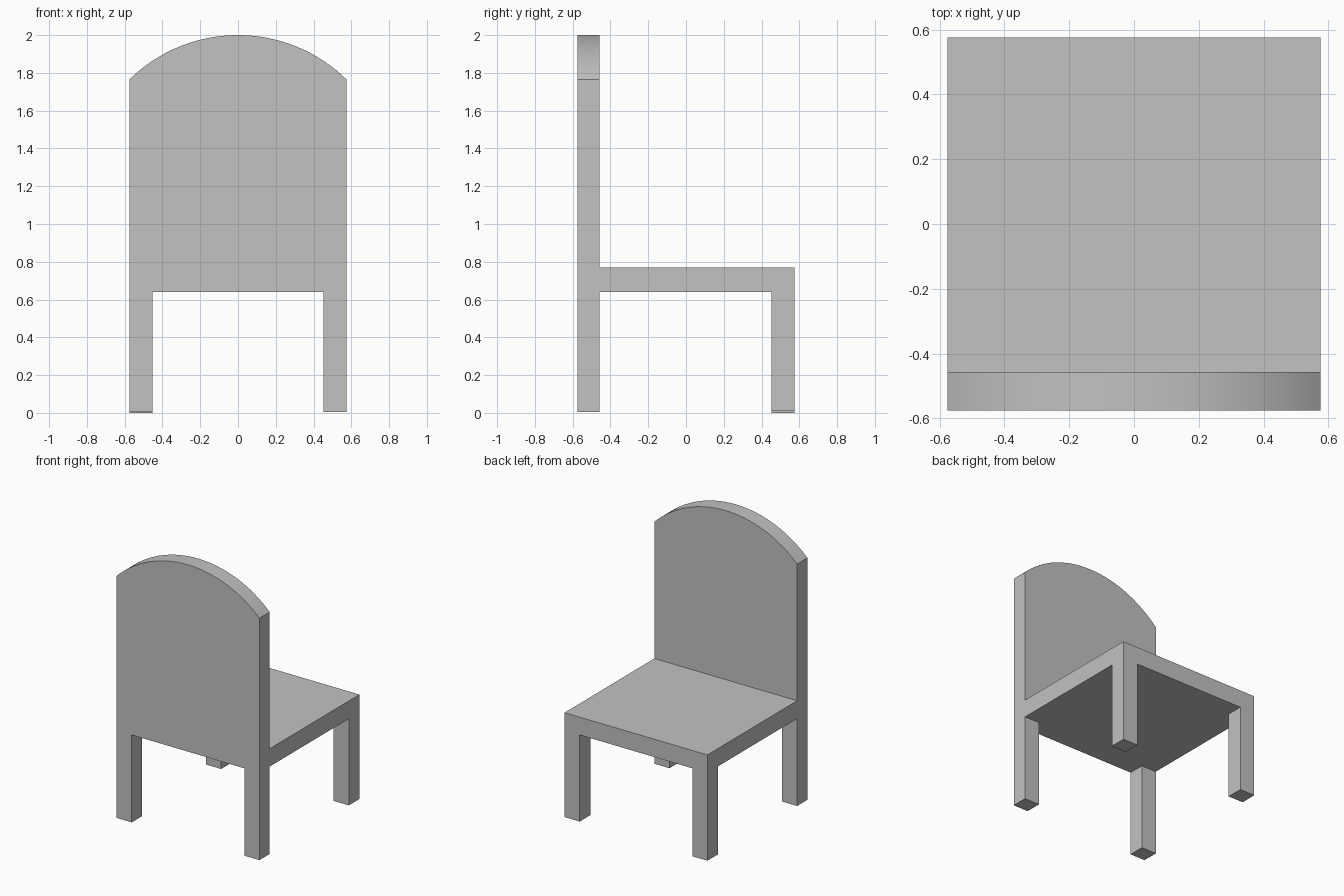
import bpy
import bmesh
import math

cube = bpy.data.objects.get("Cube")
if cube:
    bpy.data.objects.remove(cube, do_unlink=True)

HALF = 0.575          # half width and half depth
LEG = 0.122           # leg thickness
SEAT_LOW, SEAT_TOP = 0.64, 0.77
SHOULDER, TOP = 1.765, 2.0
BACK_INNER = -0.457

grey = bpy.data.materials.new("light_grey")
grey.use_nodes = True
colour = (0.54, 0.54, 0.54, 1)
grey.diffuse_color = colour
grey.node_tree.nodes["Principled BSDF"].inputs["Base Color"].default_value = colour


def extruded(name, outline, y0, y1):
    """Extrude an x-z outline from y0 to y1."""
    bm = bmesh.new()
    face = bm.faces.new([bm.verts.new((x, y0, z)) for x, z in outline])
    moved = bmesh.ops.extrude_face_region(bm, geom=[face])["geom"]
    verts = [v for v in moved if isinstance(v, bmesh.types.BMVert)]
    bmesh.ops.translate(bm, vec=(0, y1 - y0, 0), verts=verts)
    bmesh.ops.recalc_face_normals(bm, faces=bm.faces)
    mesh = bpy.data.meshes.new(name)
    bm.to_mesh(mesh)
    bm.free()
    mesh.materials.append(grey)
    obj = bpy.data.objects.new(name, mesh)
    bpy.context.collection.objects.link(obj)
    return obj


def box(name, x0, x1, y0, y1, z0, z1):
    return extruded(name, [(x0, z0), (x1, z0), (x1, z1), (x0, z1)], y0, y1)


# Backrest with an arched top
rise = TOP - SHOULDER
radius = (HALF ** 2 + rise ** 2) / (2 * rise)
sweep = math.asin(HALF / radius)
steps = 32
arch = []
for i in range(steps + 1):
    a = sweep * (1 - 2 * i / steps)
    arch.append((radius * math.sin(a), TOP - radius + radius * math.cos(a)))
backrest = extruded("backrest", [(-HALF, SEAT_LOW), (HALF, SEAT_LOW)] + arch,
                    -HALF, BACK_INNER)

# Seat slab meeting the backrest
box("seat", -HALF, HALF, BACK_INNER, HALF, SEAT_LOW, SEAT_TOP)

# Four square legs, with slightly uneven feet
for side, sx, lift in (("right", -1, 0), ("left", 1, 0.01)):
    x0, x1 = sorted((sx * HALF, sx * (HALF - LEG)))
    box(side + "_leg_by_backrest", x0, x1, -HALF, BACK_INNER, 0.004, SEAT_LOW)
    box(side + "_leg_by_seat_edge", x0, x1, HALF - LEG, HALF, lift, SEAT_LOW)

# Smooth the arch while keeping the edges crisp
bpy.ops.object.select_all(action="DESELECT")
backrest.select_set(True)
bpy.context.view_layer.objects.active = backrest
bpy.ops.object.shade_smooth_by_angle(angle=math.radians(30))
